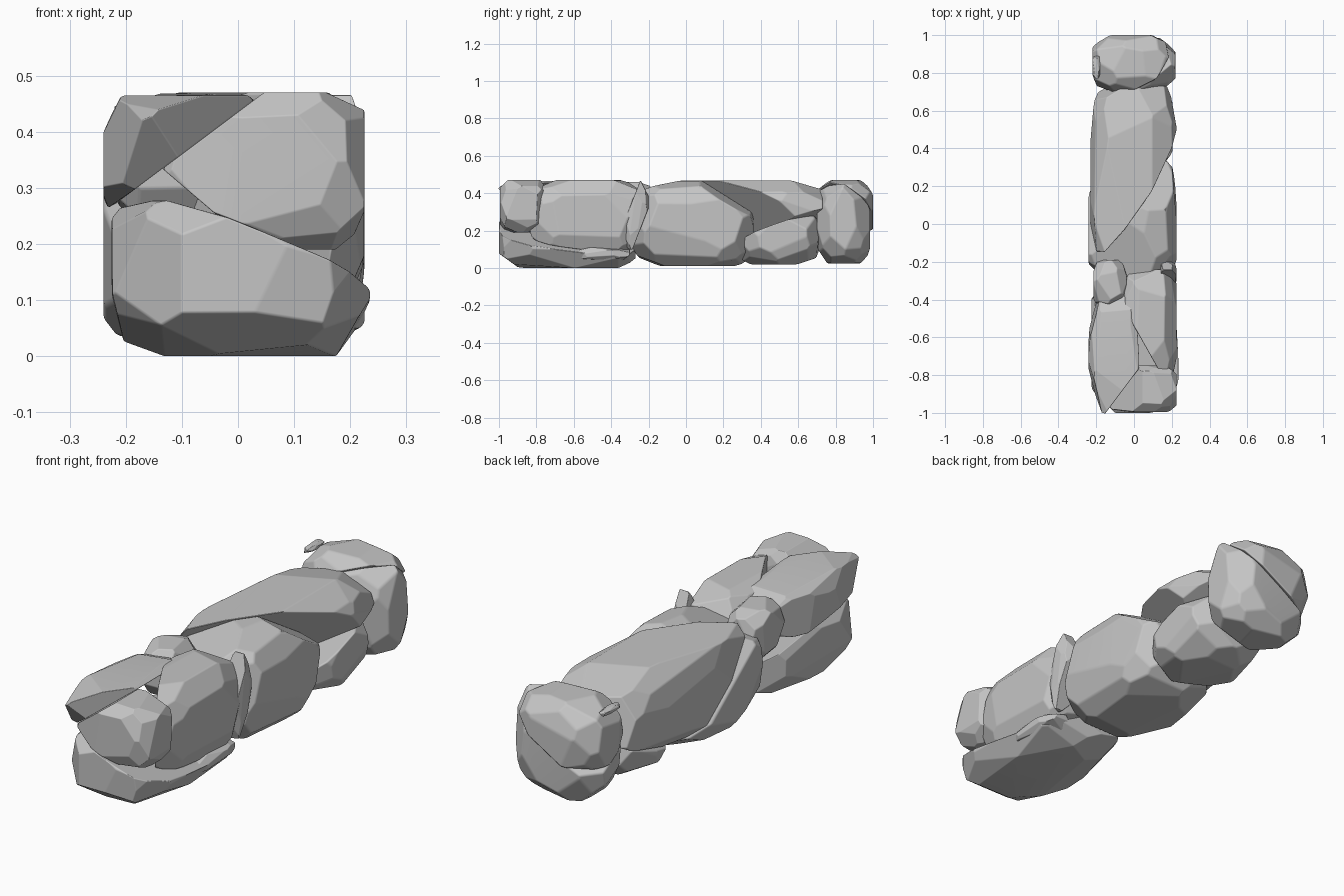
import bpy
import bmesh
import math
import random
from mathutils import Vector

default_cube = bpy.data.objects.get("Cube")
if default_cube:
    bpy.data.objects.remove(default_cube, do_unlink=True)

# Single stone colour
stone = bpy.data.materials.new("grey_stone")
stone.use_nodes = True
grey = (0.56, 0.56, 0.56, 1)
stone.diffuse_color = grey
stone.node_tree.nodes["Principled BSDF"].inputs["Base Color"].default_value = grey


def chop(bm, point, normal):
    """Slice away everything on the normal's side and cap the opening."""
    bmesh.ops.bisect_plane(bm, geom=bm.verts[:] + bm.edges[:] + bm.faces[:],
                           plane_co=point, plane_no=normal, clear_outer=True)
    rim = [edge for edge in bm.edges if edge.is_boundary]
    if rim:
        bmesh.ops.holes_fill(bm, edges=rim, sides=0)


def flipped(plane):
    """The same plane, keeping the other side."""
    point, normal = plane
    return point, tuple(-part for part in normal)


def rock(name, x, y, z, cuts=(), seed=1, facets=34, power=3.0, soft=0.008):
    """Chisel a rounded block out of a box with tangent planes, then apply the cuts."""
    rng = random.Random(seed)
    low, high = (Vector(corner) for corner in zip(x, y, z))
    centre, half = (low + high) / 2, (high - low) / 2
    bm = bmesh.new()
    bmesh.ops.create_cube(bm, size=2)
    for vert in bm.verts:
        vert.co = Vector(a * b for a, b in zip(vert.co, half)) + centre

    # Evenly scattered facet directions with a little irregularity
    dual = power / (power - 1)
    golden = math.pi * (3 - math.sqrt(5))
    turn = rng.uniform(0, math.tau)
    for i in range(facets):
        height = 1 - 2 * (i + rng.uniform(0.2, 0.8)) / facets
        ring = math.sqrt(1 - height * height)
        angle = turn + i * golden + rng.uniform(-0.25, 0.25)
        unit = Vector((ring * math.cos(angle), ring * math.sin(angle), height))
        normal = Vector(a / b for a, b in zip(unit, half))
        reach = sum(abs(part) ** dual for part in unit) ** (1 / dual)
        reach *= rng.uniform(0.96, 1.01)
        scaled = Vector(a * b for a, b in zip(unit, half))
        chop(bm, centre + scaled * reach, normal.normalized())
    for point, normal in cuts:
        chop(bm, Vector(point), Vector(normal).normalized())

    bmesh.ops.remove_doubles(bm, verts=bm.verts[:], dist=min(half) * 0.06)
    bmesh.ops.recalc_face_normals(bm, faces=bm.faces[:])
    mesh = bpy.data.meshes.new(name)
    bm.to_mesh(mesh)
    bm.free()
    mesh.shade_smooth()
    mesh.materials.append(stone)
    stone_object = bpy.data.objects.new(name, mesh)
    bpy.context.collection.objects.link(stone_object)

    # Slightly worn edges
    worn = stone_object.modifiers.new("worn_edges", "BEVEL")
    worn.width = soft
    worn.segments = 2
    worn.limit_method = "ANGLE"
    worn.angle_limit = math.radians(8)
    worn.harden_normals = True


# Joints shared by neighbouring stones; each normal points to the upper stone
front_bed = ((0, -0.9, 0.225), (0.4, 0.15, 1))
front_split = ((0.02, -0.7, 0.45), (-0.6, 0, 0.8))
long_joint = ((-0.18, -0.18, 0.44), (-0.173, 0.123, 0.163))
rear_bed = ((0.2, 0.4, 0.21), (-0.04, -0.045, 0.13))
cap_joint = ((0.1, 0.74, 0.46), (-0.6, 0.6, 1))

# Front group
rock("front_base_rock", (-0.225, 0.235), (-1, -0.27), (0, 0.31),
     [front_bed, ((-0.15, -0.95, 0.1), (-1, -1, 0)),
      ((0.19, -0.95, 0.1), (1, -0.8, 0))], seed=3, power=3.2)
rock("front_upper_rock", (-0.14, 0.225), (-0.995, -0.75), (0.19, 0.47),
     [front_split, flipped(front_bed),
      ((-0.13, -0.9, 0.33), (-0.65, 0, -0.76))], seed=5, power=3.8)
rock("front_left_rock", (-0.24, 0.07), (-1.04, -0.37), (0.23, 0.465),
     [flipped(front_split), flipped(front_bed),
      ((-0.2, -0.99, 0.41), (0, -0.75, -0.65)),
      ((-0.06, -0.88, 0.4), (0.8, -0.6, 0)),
      ((-0.235, -0.75, 0.4), (-1, -0.25, 0.1)),
      ((-0.235, -0.6, 0.4), (-1, 0.25, 0.1))], seed=7, power=3.4)
rock("front_right_rock", (-0.08, 0.225), (-0.835, -0.24), (0.07, 0.47),
     [((0.05, -0.63, 0.4), (-0.8, -0.45, 0)), flipped(front_bed)],
     seed=11, power=3.6)

# Wedges around the waist of the row
rock("top_wedge", (-0.215, -0.04), (-0.43, -0.19), (0.24, 0.46), seed=13, facets=22)
rock("side_wedge", (0.13, 0.225), (-0.34, -0.2), (0.1, 0.465),
     [((0.2, -0.31, 0.3), (0, -0.93, 0.36)),
      ((0.2, -0.22, 0.27), (0, 0.93, -0.36))], seed=17, facets=22, power=2.5)
rock("side_sliver", (0.08, 0.225), (-0.62, -0.3), (0.04, 0.11), seed=19,
     facets=20, power=2.5, soft=0.003)

# Middle group
rock("middle_rock", (-0.24, 0.225), (-0.3, 0.36), (0.01, 0.465),
     [long_joint, ((0.15, 0.1, 0.43), (0.25, 0.6, 1)),
      ((0, -0.03, 0.46), (-0.2, -0.3, 1))], seed=23, power=3.3)
rock("long_top_rock", (-0.23, 0.225), (-0.34, 0.73), (0.08, 0.468),
     [flipped(long_joint), flipped(rear_bed),
      ((-0.19, -0.18, 0.44), (-1, -0.1, 0.12)),
      ((0.11, 0.5, 0.46), (0.5, 0, 0.87))], seed=29, power=3.7)
rock("rear_base_rock", (-0.2, 0.205), (0.27, 0.72), (0.02, 0.33),
     [rear_bed], seed=31, power=2.8)

# Rear group
rock("end_rock", (-0.215, 0.22), (0.7, 0.985), (0.025, 0.465),
     [cap_joint], seed=41, power=2.9)
rock("end_cap_rock", (-0.22, 0.22), (0.69, 1), (0.14, 0.47),
     [flipped(cap_joint)], seed=43, power=2.8)
rock("end_chip", (-0.22, -0.18), (0.77, 0.89), (0.425, 0.45), seed=47,
     facets=14, power=2.2, soft=0.002)
